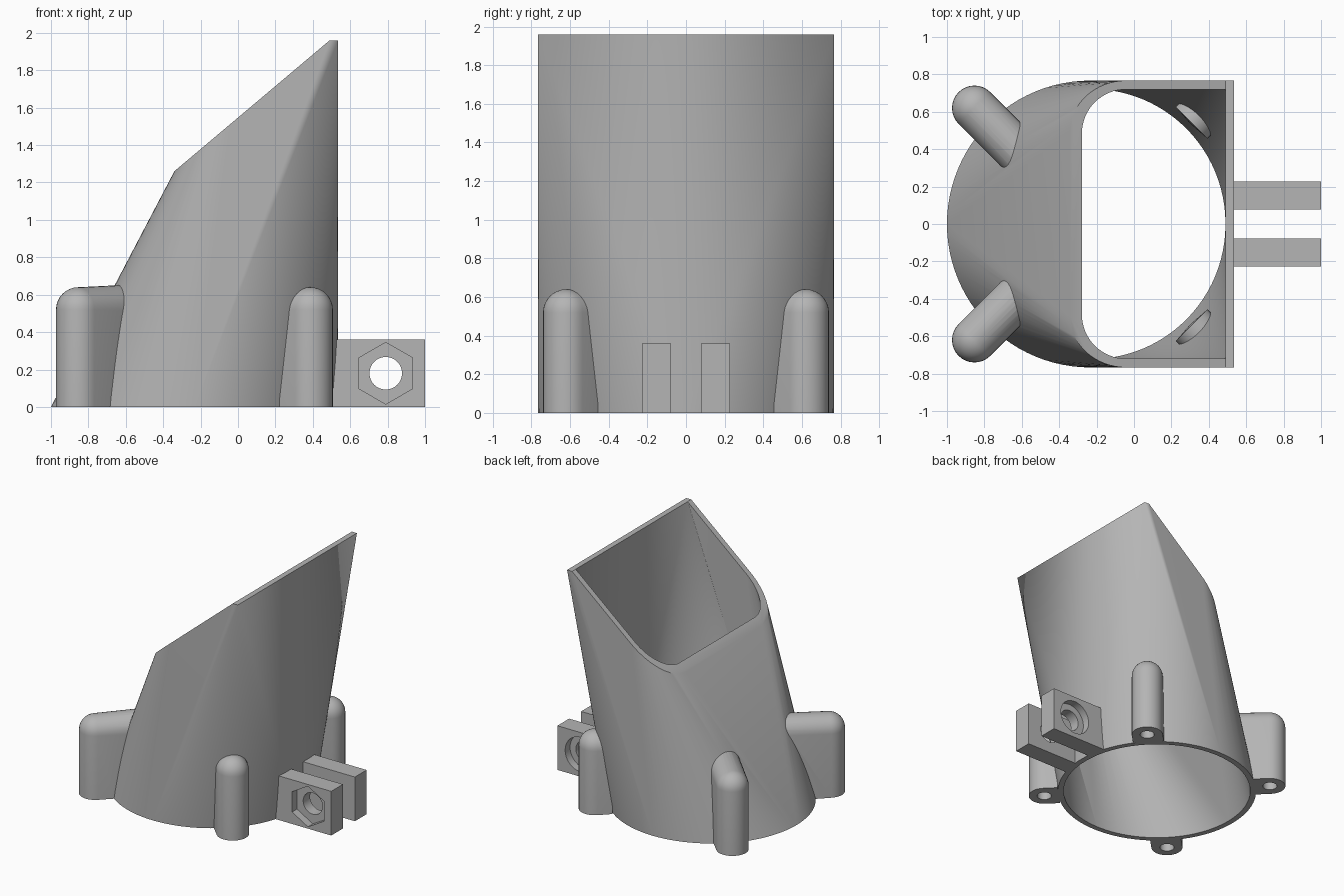
import bpy, bmesh, math
from mathutils import Vector

if "Cube" in bpy.data.objects:
    bpy.data.objects.remove(bpy.data.objects["Cube"])

grey = bpy.data.materials.new("plain grey")
grey.use_nodes = True
COLOUR = (0.46, 0.46, 0.46, 1)
grey.diffuse_color = COLOUR
grey.node_tree.nodes["Principled BSDF"].inputs["Base Color"].default_value = COLOUR

CX = -0.233          # centre of the round base
SLOPE = 0.843        # slope of the mouth


def hull(name, points):
    """Convex solid around a set of points."""
    bm = bmesh.new()
    for p in points:
        bm.verts.new(p)
    res = bmesh.ops.convex_hull(bm, input=bm.verts[:])
    junk = {g for g in res["geom_interior"] + res["geom_unused"]
            if isinstance(g, bmesh.types.BMVert)}
    bmesh.ops.delete(bm, geom=[v for v in junk if v.is_valid], context="VERTS")
    bmesh.ops.recalc_face_normals(bm, faces=bm.faces[:])
    bmesh.ops.dissolve_limit(bm, angle_limit=0.001, verts=bm.verts[:], edges=bm.edges[:])
    mesh = bpy.data.meshes.new(name)
    bm.to_mesh(mesh)
    bm.free()
    mesh.materials.append(grey)
    ob = bpy.data.objects.new(name, mesh)
    bpy.context.collection.objects.link(ob)
    return ob


def combine(ob, tools, operation):
    """Apply booleans and remove the tool objects."""
    for tool in tools:
        mod = ob.modifiers.new("cut", "BOOLEAN")
        mod.operation, mod.solver, mod.object = operation, "EXACT", tool
        graph = bpy.context.evaluated_depsgraph_get()
        mesh = bpy.data.meshes.new_from_object(ob.evaluated_get(graph))
        ob.modifiers.clear()
        ob.data = mesh
        bpy.data.objects.remove(tool)


def ring(radius, n, start=0.0):
    return [(radius * math.cos(start + math.tau * i / n),
             radius * math.sin(start + math.tau * i / n)) for i in range(n)]


def mouth(x_back, x_front, half, rx, ry):
    """Outline of the mouth: square at +x, rounded at -x."""
    pts = [(x_back, half), (x_back, -half)]
    for i in range(17):
        a = math.pi / 2 * i / 16
        x = x_front + rx - rx * math.sin(a)
        y = half - ry + ry * math.cos(a)
        pts += [(x, y), (x, -y)]
    return pts


def mouth_z(x):
    return 1.96 + SLOPE * (min(x, 0.49) - 0.49)


# Duct solid and its hollow
base = [(CX + x, y, 0) for x, y in ring(0.767, 96)]
rim = [(x, y, mouth_z(x)) for x, y in mouth(0.535, -0.34, 0.767, 0.30, 0.27)]
rim += [(0.49, s * 0.767, 1.96) for s in (-1, 1)]
duct = hull("duct", base + rim)

inner = [(CX + x, y, z) for x, y in ring(0.722, 96) for z in (0, -0.01)]
inner += [(x, y, mouth_z(x) + dz) for x, y in mouth(0.49, -0.26, 0.72, 0.22, 0.22)
          for dz in (0, 0.02)]
hollow = hull("hollow", inner)


def post(name, sx, sy, inner_r, rise):
    """Domed screw post reaching diagonally in to the duct wall."""
    k = math.sqrt(0.5)
    d, p = Vector((sx * k, sy * k, 0)), Vector((-sy * k, sx * k, 0))
    c, R, top = Vector((CX, 0, 0)), 0.12, 0.52
    pts = []
    for a, b in ring(R, 32):
        pts.append(c + d * (0.877 + a) + p * b)
        for j in range(8):
            t = math.pi / 2 * j / 8
            pts.append(c + d * (0.877 + a * math.cos(t)) + p * b * math.cos(t)
                       + Vector((0, 0, top + R * math.sin(t))))
    pts.append(c + d * 0.877 + Vector((0, 0, top + R)))
    for i in range(17):
        t = math.pi * i / 16
        pts.append(c + d * inner_r + p * R * math.cos(t)
                   + Vector((0, 0, top + rise + R * math.sin(t))))
    pts += [c + d * inner_r + p * s * R for s in (-1, 1)]
    return hull(name, pts)


def screw_hole(sx, sy):
    k = 0.877 * math.sqrt(0.5)
    return hull("screw hole", [(CX + sx * k + x, sy * k + y, z)
                               for x, y in ring(0.055, 24) for z in (-0.05, 0.4)])


# Posts on the low side merge with the duct, then the duct is hollowed
combine(duct, [post("post", -1, s, 0.45, 0.015) for s in (-1, 1)], "UNION")
combine(duct, [hollow] + [screw_hole(-1, s) for s in (-1, 1)], "DIFFERENCE")
parts = [duct]

# Posts under the square corners
for s, side in ((-1, "front"), (1, "back")):
    ob = post(side + "_corner_post", 1, s, 0.765, 0)
    combine(ob, [screw_hole(1, s)], "DIFFERENCE")
    parts.append(ob)


def bore(radius, n, y0, y1, start=0.0):
    return hull("bore", [(0.79 + x, y, 0.18 + z)
                         for x, z in ring(radius, n, start) for y in (y0, y1)])


# Hinge plates: hex nut pocket in front, round bolt-head pocket behind
for s, side in ((-1, "front"), (1, "back")):
    plate = hull(side + "_hinge_plate", [(x, s * y, z) for x in (0.495, 1.0)
                                         for y in (0.077, 0.228) for z in (0, 0.36)])
    pocket = (bore(0.165, 6, -0.3, -0.165, math.pi / 2) if s < 0
              else bore(0.14, 48, 0.165, 0.3))
    combine(plate, [bore(0.087, 48, -0.4, 0.4), pocket], "DIFFERENCE")
    parts.append(plate)

# Smooth curved walls, keep edges sharp
bpy.ops.object.select_all(action="DESELECT")
for ob in parts:
    ob.select_set(True)
bpy.context.view_layer.objects.active = duct
bpy.ops.object.shade_smooth_by_angle(angle=math.radians(30))
